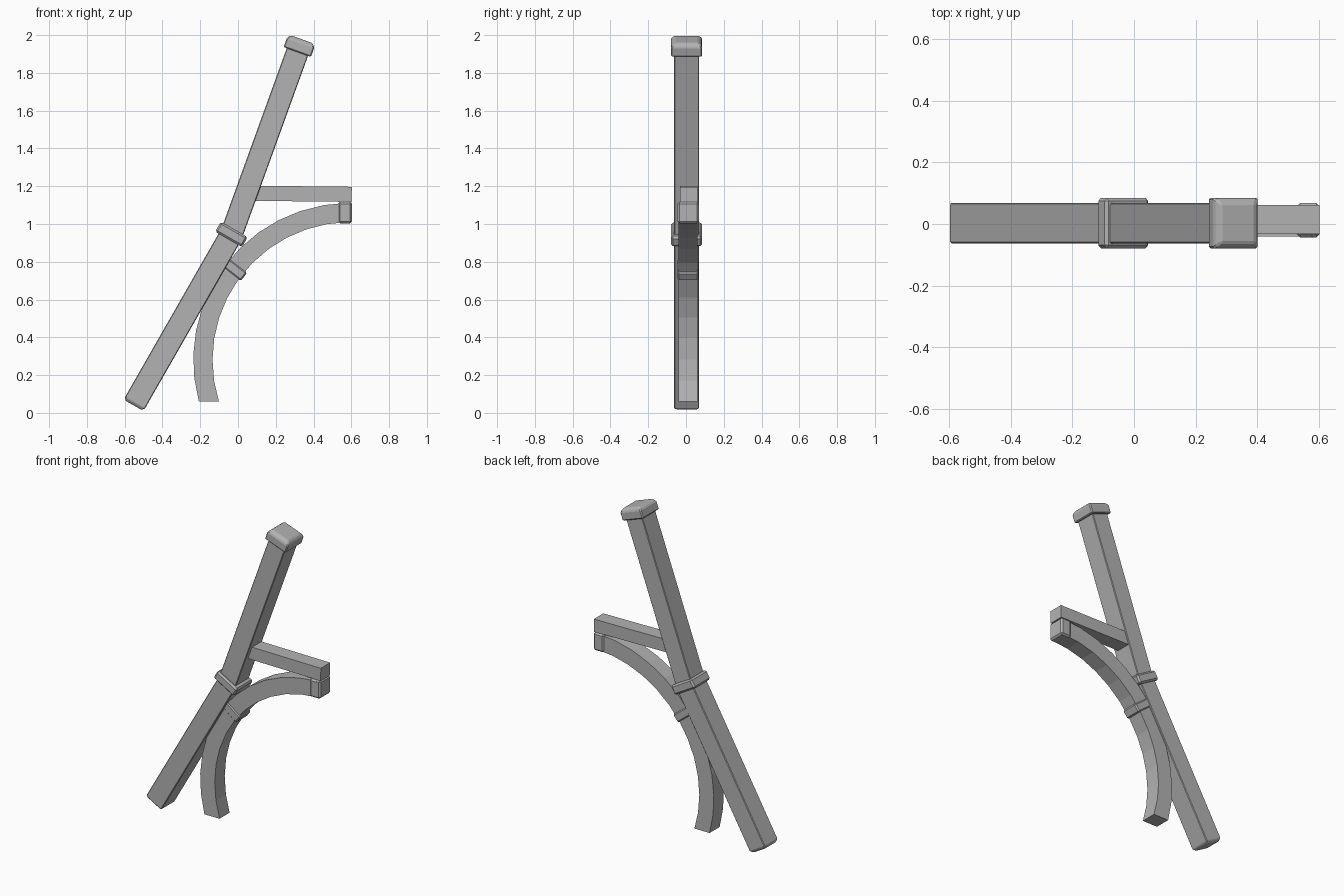
import bpy, bmesh, math
from mathutils import Vector

old = bpy.data.objects.get("Cube")
if old:
    bpy.data.objects.remove(old, do_unlink=True)

grey = bpy.data.materials.new("plain_grey")
grey.use_nodes = True
GREY = (0.45, 0.45, 0.45, 1)
grey.diffuse_color = GREY
grey.node_tree.nodes["Principled BSDF"].inputs["Base Color"].default_value = GREY


def skin(name, rings, bevel=0):
    """Join four-cornered rings into a closed, flat-shaded bar."""
    bm = bmesh.new()
    loops = [[bm.verts.new(p) for p in ring] for ring in rings]
    for a, b in zip(loops, loops[1:]):
        for i in range(4):
            j = (i + 1) % 4
            bm.faces.new((a[i], a[j], b[j], b[i]))
    bm.faces.new(loops[0][::-1])
    bm.faces.new(loops[-1])
    bmesh.ops.recalc_face_normals(bm, faces=bm.faces)
    mesh = bpy.data.meshes.new(name)
    bm.to_mesh(mesh)
    bm.free()
    mesh.materials.append(grey)
    obj = bpy.data.objects.new(name, mesh)
    bpy.context.collection.objects.link(obj)
    if bevel:
        mod = obj.modifiers.new("worn_edges", "BEVEL")
        mod.width = bevel
        mod.segments = 1
        mod.limit_method = "ANGLE"
    return obj


def bar(name, start, end, half_w, half_d, y=0.003, bevel=0, tip_start=0, tip_end=0):
    """Straight bar in the xz plane; a tip narrows that end."""
    a, b = (Vector((p[0], y, p[1])) for p in (start, end))
    along = (b - a).normalized()
    side = Vector((along.z, 0, -along.x))
    depth = Vector((0, 1, 0))
    stations = [(a, tip_start)]
    if tip_start:
        stations.append((a + along * tip_start, 0))
    if tip_end:
        stations.append((b - along * tip_end, 0))
    stations.append((b, tip_end))
    rings = []
    for c, cut in stations:
        w, d = side * (half_w - cut), depth * (half_d - cut)
        rings.append([c - w - d, c + w - d, c + w + d, c - w + d])
    return skin(name, rings, bevel)


# Main leaning post, in two slightly angled lengths
joint = Vector((-0.035, 0.945))
foot = Vector((-0.553, 0.04))
head = Vector((0.338, 1.978))
bar("lower_post", foot, joint, 0.061, 0.066, bevel=0.004, tip_start=0.014)
bar("upper_post", joint, head - Vector((0.01, 0.03)), 0.06, 0.066, bevel=0.004)

# Collar over the joint and cap at the head
lean = (joint - foot).normalized()
bar("joint_collar", joint - lean * 0.03, joint + lean * 0.03, 0.082, 0.082, bevel=0.01)
up = (head - joint).normalized()
bar("head_cap", head - up * 0.072, head, 0.077, 0.082, bevel=0.006, tip_end=0.018)

# Horizontal brace
bar("horizontal_brace", (0.05, 1.163), (0.602, 1.157), 0.04, 0.047, y=0.014)

# Curved brace: circular sweep, its foot cut level
centre = Vector((0.595, 0.28))
inner, outer, foot_z = 0.73, 0.832, 0.06
front, back = -0.04, 0.06


def on_arc(radius, angle):
    return centre + radius * Vector((math.cos(angle), math.sin(angle)))


rings = []
steps = 12
for i in range(steps + 1):
    turn = i / steps
    pair = []
    for r in (inner, outer):
        last = math.pi - math.asin((foot_z - centre.y) / r)
        first = math.radians(91)
        pair.append(on_arc(r, first + (last - first) * turn))
    (p, q) = pair
    rings.append([(p.x, front, p.y), (q.x, front, q.y),
                  (q.x, back, q.y), (p.x, back, p.y)])
skin("curved_brace", rings)

# Clamp around the curved brace
angle = math.radians(142)
tangent = Vector((-math.sin(angle), math.cos(angle)))
mid = on_arc((inner + outer) / 2, angle)
bar("brace_clamp", mid - tangent * 0.028, mid + tangent * 0.028,
    0.066, 0.056, y=0.01, bevel=0.008)

# Block at the tip of the curved brace
bar("brace_end_block", (0.53, 1.06), (0.603, 1.06), 0.057, 0.056, y=0.012, bevel=0.01)
